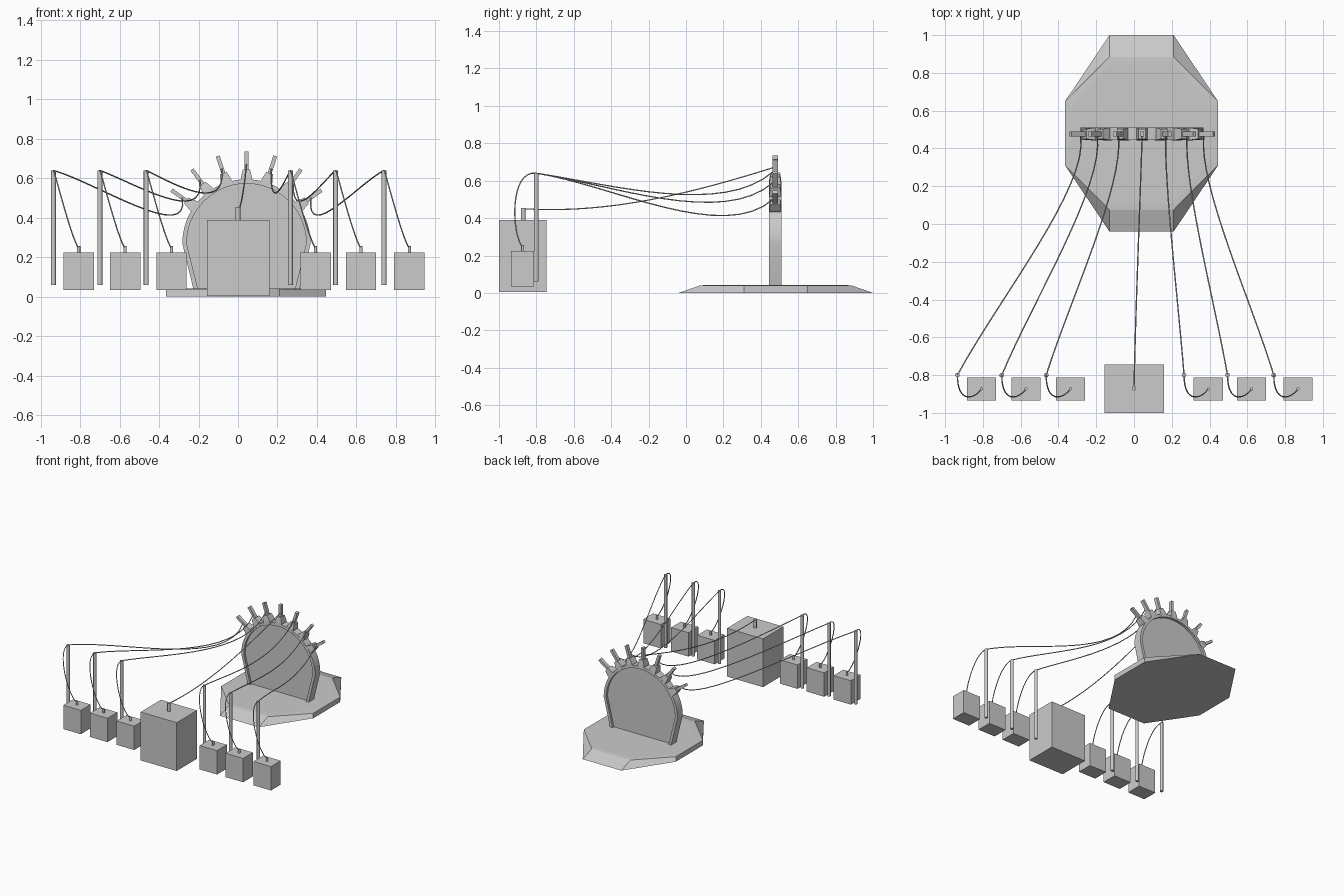
import bpy, bmesh, math
from mathutils import Matrix, Vector

if "Cube" in bpy.data.objects:
    bpy.data.objects.remove(bpy.data.objects["Cube"])

CX, CY, CZ = 0.043, 0.477, 0.27   # centre of the arch


def make(name, verts, faces, smooth=False):
    me = bpy.data.meshes.new(name)
    me.from_pydata(verts, [], faces)
    bm = bmesh.new()
    bm.from_mesh(me)
    bmesh.ops.recalc_face_normals(bm, faces=bm.faces)
    bm.to_mesh(me)
    bm.free()
    ob = bpy.data.objects.new(name, me)
    bpy.context.collection.objects.link(ob)
    if smooth:
        bpy.context.view_layer.objects.active = ob
        ob.select_set(True)
        bpy.ops.object.shade_smooth_by_angle(angle=math.radians(35))
        ob.select_set(False)
    return ob


def loft(name, rings, closed=False, smooth=False):
    """Skin a list of equal-length rings; cap the ends unless closed."""
    n, m = len(rings[0]), len(rings)
    faces = []
    for i in range(m if closed else m - 1):
        for j in range(n):
            a, b = i * n, ((i + 1) % m) * n
            k = (j + 1) % n
            faces.append((a + j, a + k, b + k, b + j))
    if not closed:
        faces += [tuple(range(n)), tuple(range((m - 1) * n, m * n))]
    return make(name, [v for r in rings for v in r], faces, smooth)


def box(name, x0, x1, y0, y1, z0, z1):
    return loft(name, [[(x0, y0, z), (x1, y0, z), (x1, y1, z), (x0, y1, z)] for z in (z0, z1)])


def rod(name, x, y, z0, z1, r, n=12):
    ring = [(x + r * math.cos(2 * math.pi * i / n), y + r * math.sin(2 * math.pi * i / n)) for i in range(n)]
    return loft(name, [[(a, b, z) for a, b in ring] for z in (z0, z1)], smooth=True)


def wire(name, spans, r=0.0035):
    """Bezier wire through cubic spans, each (p0, p1, p2, p3)."""
    cu = bpy.data.curves.new(name, 'CURVE')
    cu.dimensions = '3D'
    cu.bevel_depth = r
    cu.bevel_resolution = 1
    cu.resolution_u = 16
    cu.use_fill_caps = True
    sp = cu.splines.new('BEZIER')
    sp.bezier_points.add(len(spans))
    pts = sp.bezier_points
    for p in pts:
        p.handle_left_type = p.handle_right_type = 'FREE'
    for i, (a, b, c, d) in enumerate(spans):
        pts[i].co, pts[i].handle_right = a, b
        pts[i + 1].co, pts[i + 1].handle_left = d, c
    pts[0].handle_left = pts[0].co
    pts[-1].handle_right = pts[-1].co
    ob = bpy.data.objects.new(name, cu)
    bpy.context.collection.objects.link(ob)


# Eight-sided base with sloped ends
def octagon(hx, ex, hy, ey, z):
    pts = [(ex, hy), (hx, ey), (hx, -ey), (ex, -hy), (-ex, -hy), (-hx, -ey), (-hx, ey), (-ex, hy)]
    return [(0.04 + x, 0.48 + y, z) for x, y in pts]


loft("base", [octagon(0.405, 0.17, 0.52, 0.17, 0), octagon(0.405, 0.17, 0.405, 0.17, 0.04),
              octagon(0.37, 0.16, 0.375, 0.14, 0.042)])


# Arch frame and recessed panel
def arch(r, foot, n=40):
    pts = [(foot, 0.035 - CZ)]
    pts += [(r * math.cos(math.pi * i / n), r * math.sin(math.pi * i / n)) for i in range(n + 1)]
    return pts + [(-foot, 0.035 - CZ)]


outer, inner = arch(0.325, 0.268), arch(0.303, 0.245)
loft("arch_frame", [[(CX + o[0], CY - 0.033, CZ + o[1]), (CX + o[0], CY + 0.033, CZ + o[1]),
                     (CX + i[0], CY + 0.033, CZ + i[1]), (CX + i[0], CY - 0.033, CZ + i[1])]
                    for o, i in zip(outer, inner)], smooth=True)
loft("arch_panel", [[(CX + x, CY + y, CZ + z) for x, z in arch(0.305, 0.247)] for y in (-0.015, 0.015)], smooth=True)

# Seven radial sockets with prongs
ends = []
for k in range(-3, 4):
    rot = Matrix.Translation((CX, CY, CZ)) @ Matrix.Rotation(math.radians(18.2 * k), 4, 'Y')

    def square(hx, hy, z):
        return [tuple(rot @ Vector((sx * hx, sy * hy, z))) for sx, sy in ((-1, -1), (1, -1), (1, 1), (-1, 1))]
    loft("socket", [square(0.03, 0.034, 0.305), square(0.028, 0.032, 0.335), square(0.018, 0.026, 0.375)])
    loft("prong", [square(0.01, 0.014, 0.37), square(0.01, 0.014, 0.466)])
    ends.append(rot @ Vector((0, -0.01, 0.40)))

# Large front box with its peg and wire
box("large_box", -0.157, 0.16, -1.0, -0.745, 0.005, 0.39)
rod("large_peg", 0, -0.87, 0.385, 0.455, 0.012)
e = ends[3]
wire("centre_wire", [(Vector((0, -0.87, 0.45)), Vector((0.01, -0.40, 0.42)), Vector((0.03, 0.05, 0.54)), e)])

# Small boxes, posts and sagging wires
posts = [(-0.935, 0), (-0.70, 1), (-0.465, 2), (0.265, 4), (0.495, 5), (0.74, 6)]
for px, k in posts:
    bx = px + 0.128
    box("small_box", bx - 0.077, bx + 0.077, -0.935, -0.812, 0.035, 0.225)
    rod("small_peg", bx, -0.873, 0.22, 0.256, 0.008)
    rod("post", px, -0.80, 0.06, 0.64, 0.0125)
    e = ends[k]
    dx = e.x - px
    top = Vector((px, -0.80, 0.64))
    wire("wire", [
        (Vector((bx, -0.873, 0.245)), Vector((bx - 0.04, -0.93, 0.30)), Vector((px, -0.95, 0.66)), top),
        (top, Vector((px + 0.33 * dx, -0.40, 0.58)), Vector((px + 1.07 * dx, 0.20, e.z - 0.24)), e)])
